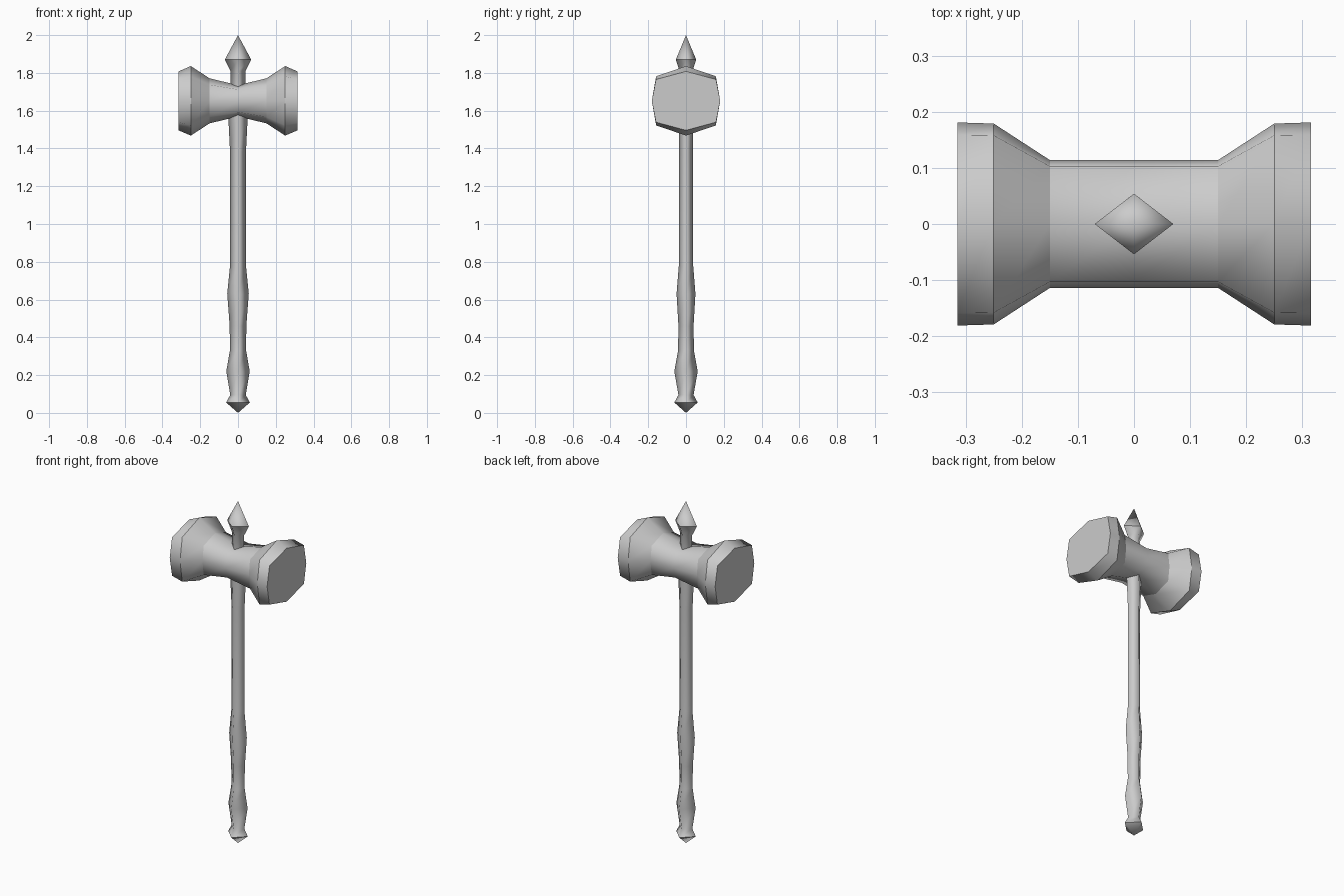
import bpy, bmesh

cube = bpy.data.objects.get("Cube")
if cube:
    bpy.data.objects.remove(cube, do_unlink=True)

gray = bpy.data.materials.new("plain_gray")
gray.use_nodes = True
gray.diffuse_color = (0.6, 0.6, 0.6, 1)
gray.node_tree.nodes["Principled BSDF"].inputs["Base Color"].default_value = (0.6, 0.6, 0.6, 1)


def loft(name, rings, sharp=()):
    """Skin closed rings of points; a ring of one point makes a tip."""
    bm = bmesh.new()
    loops = [[bm.verts.new(p) for p in ring] for ring in rings]
    n = max(len(r) for r in loops)
    for a, b in zip(loops, loops[1:]):
        for i in range(n):
            j = (i + 1) % n
            quad = [a[i % len(a)], a[j % len(a)], b[j % len(b)], b[i % len(b)]]
            bm.faces.new(list(dict.fromkeys(quad)))
    for end in (loops[0], loops[-1]):
        if len(end) > 2:
            bm.faces.new(end)
    bmesh.ops.recalc_face_normals(bm, faces=bm.faces)
    for f in bm.faces:
        f.smooth = True
    # Crisp creases run around the chosen rings
    for k in sharp:
        ring = loops[k]
        for i in range(n):
            bm.edges.get((ring[i], ring[(i + 1) % n])).smooth = False
    mesh = bpy.data.meshes.new(name)
    bm.to_mesh(mesh)
    bm.free()
    mesh.materials.append(gray)
    obj = bpy.data.objects.new(name, mesh)
    bpy.context.collection.objects.link(obj)
    return obj


def diamond(z, rx, ry):
    if rx == 0:
        return [(0, 0, z)]
    return [(rx, 0, z), (0, ry, z), (-rx, 0, z), (0, -ry, z)]


def octagon(x, side, corner_y, corner_z, top, mid=1.652):
    c, h = corner_y, corner_z
    section = [(0, top), (c, h), (side, 0), (c, -h),
               (0, -top), (-c, -h), (-side, 0), (-c, h)]
    return [(x, y, mid + z) for y, z in section]


# Hammer head: flared striking ends, waisted middle
half = [(0.315, 0.181, 0.159, 0.113, 0.156),
        (0.25, 0.179, 0.158, 0.13, 0.184),
        (0.15, 0.114, 0.103, 0.085, 0.119)]
right = [octagon(-x, *r) for x, *r in half]
left = [octagon(x, *r) for x, *r in reversed(half)]
waist = octagon(0, 0.114, 0.103, 0.06, 0.083)
loft("hammer_head", right + [waist] + left, sharp=(0, 1, 2, 4, 5, 6))

# Handle: pointed pommel, two grip swells, slim shaft
handle = [(0, 0, 0), (0.055, 0.063, 0.062), (0.095, 0.041, 0.04),
          (0.22, 0.062, 0.062), (0.33, 0.043, 0.042), (0.46, 0.044, 0.04),
          (0.63, 0.057, 0.05), (0.78, 0.042, 0.038), (1.38, 0.042, 0.037),
          (1.6, 0.053, 0.04)]
loft("handle", [diamond(*p) for p in handle], sharp=(1, 9))

# Top spike rising out of the head
spike = [(1.68, 0.04, 0.034), (1.81, 0.04, 0.034), (1.87, 0.07, 0.054), (2.0, 0, 0)]
loft("top_spike", [diamond(*p) for p in spike], sharp=(0, 2))
